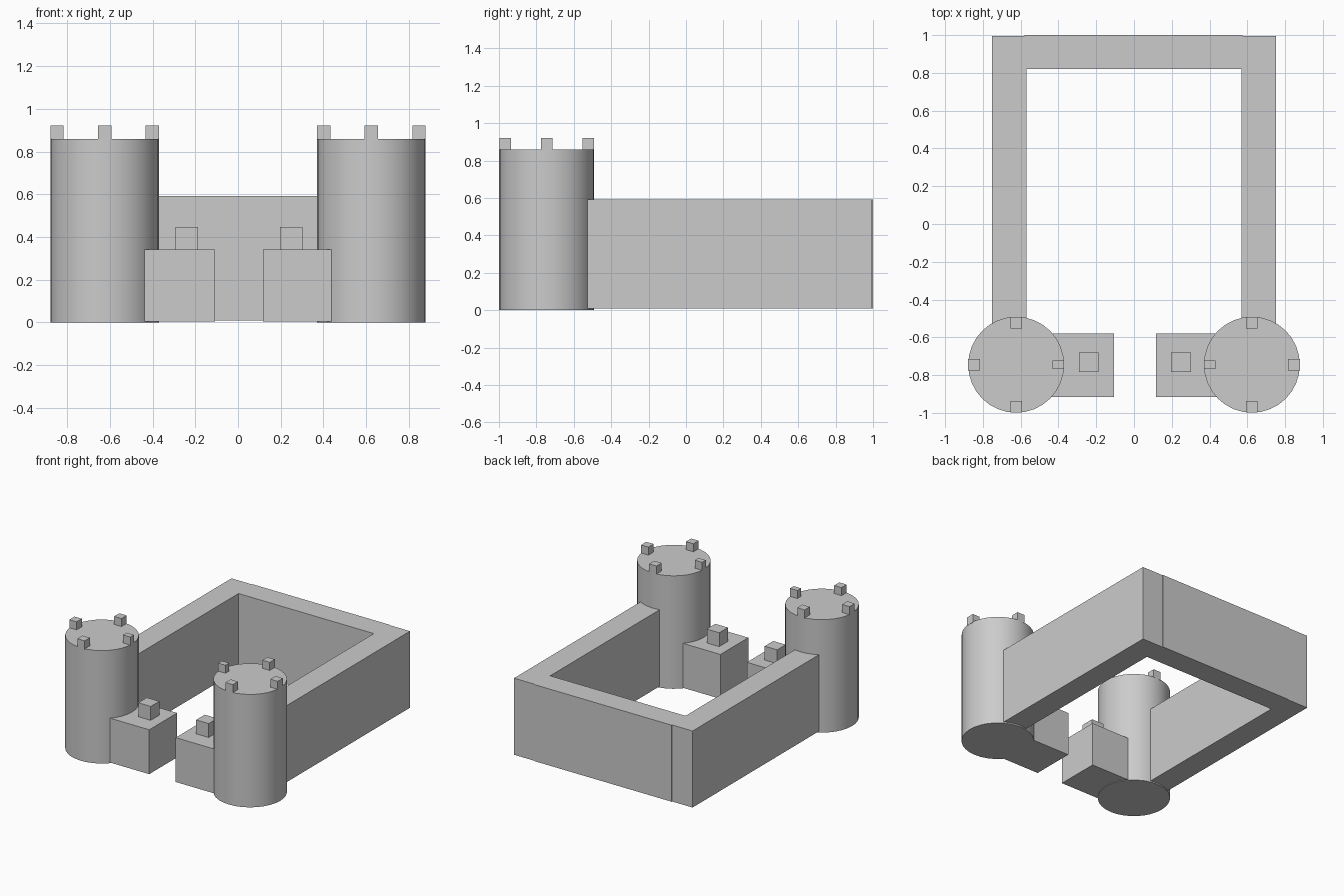
import bpy, math

if "Cube" in bpy.data.objects:
    bpy.data.objects.remove(bpy.data.objects["Cube"])

TX, TY, R = 0.624, -0.745, 0.254   # tower centre and radius


def box(name, x, y, z, top=1.0):
    """Box from (min, max) ranges; top scales the upper face for a slight taper."""
    cx, cy = sum(x) / 2, sum(y) / 2
    verts = []
    for zz, s in ((z[0], 1.0), (z[1], top)):
        for px, py in ((x[0], y[0]), (x[1], y[0]), (x[1], y[1]), (x[0], y[1])):
            verts.append((cx + (px - cx) * s, cy + (py - cy) * s, zz))
    faces = [(3, 2, 1, 0), (4, 5, 6, 7)]
    faces += [(i, (i + 1) % 4, (i + 1) % 4 + 4, i + 4) for i in range(4)]
    me = bpy.data.meshes.new(name)
    me.from_pydata(verts, [], faces)
    ob = bpy.data.objects.new(name, me)
    bpy.context.collection.objects.link(ob)
    return ob


def side_range(s, a, b):
    return tuple(sorted((s * a, s * b)))


# Back curtain wall, slightly proud of the side walls
box("back_wall", (-0.58, 0.575), (0.82, 1.0), (0.01, 0.593))

for s, side in ((-1, "left"), (1, "right")):
    # Side curtain wall, running into the tower
    box(f"{side}_wall", side_range(s, 0.57, 0.752), (-0.6, 0.995), (0.01, 0.593))

    # Round tower
    bpy.ops.mesh.primitive_cylinder_add(vertices=32, radius=R, depth=0.86,
                                        location=(s * TX, TY, 0.43))
    tower = bpy.context.object
    tower.name = f"{side}_tower"
    bpy.ops.object.shade_smooth_by_angle(angle=math.radians(30))

    # Four battlements around the tower rim
    for i in range(4):
        a = i * math.pi / 2
        mx = s * (TX - (R - 0.031) * math.cos(a))
        my = TY + (R - 0.032) * math.sin(a)
        hy = 0.022 if i == 0 else 0.031     # inner one is narrower
        box(f"{side}_battlement_{i + 1}", (mx - 0.031, mx + 0.031),
            (my - hy, my + hy), (0.855, 0.921))

    # Low gate block with a single battlement on top
    inner = 0.107 if s < 0 else 0.116
    shift = inner - 0.107
    box(f"{side}_gate_block", side_range(s, inner, 0.5), (-0.915, -0.58), (0.004, 0.342))
    box(f"{side}_gate_battlement", side_range(s, 0.187 + shift, 0.292 + shift),
        (-0.783, -0.68), (0.335, 0.448))
